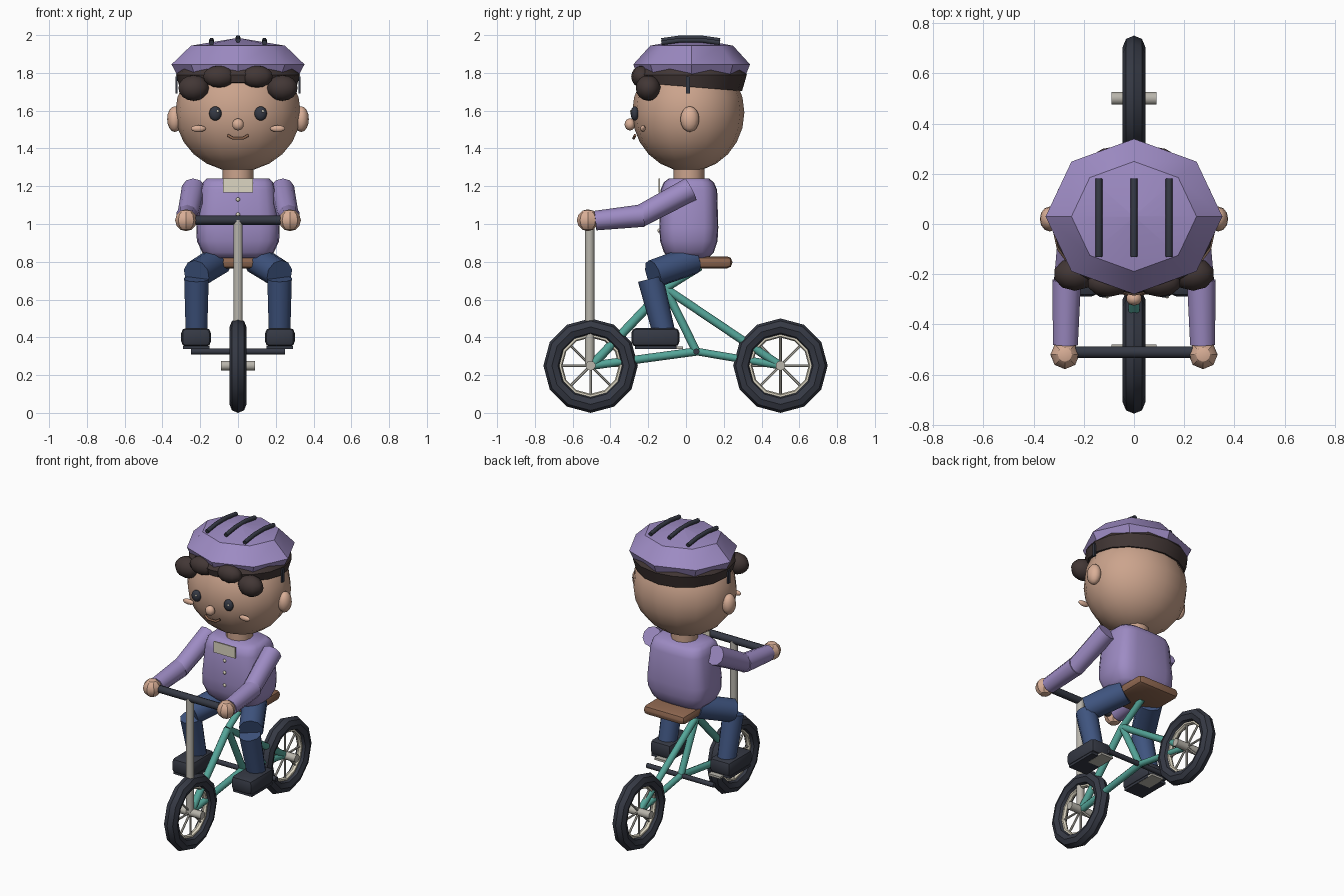
import bpy, bmesh, math
from mathutils import Vector, Matrix

if "Cube" in bpy.data.objects:
    bpy.data.objects.remove(bpy.data.objects["Cube"])

# ---- colours
def mat(name, r, g, b):
    m = bpy.data.materials.new(name)
    m.diffuse_color = (r, g, b, 1)
    m.use_nodes = True
    m.node_tree.nodes["Principled BSDF"].inputs["Base Color"].default_value = m.diffuse_color
    return m

SKIN = mat("skin", .60, .37, .265)
PEACH = mat("light_skin", .70, .43, .31)
PURPLE = mat("purple", .34, .26, .55)
HAIR = mat("dark_brown", .055, .038, .036)
DARK = mat("charcoal", .036, .041, .058)
BLUE = mat("denim", .05, .09, .215)
TEAL = mat("teal", .09, .38, .32)
GREY = mat("warm_grey", .48, .46, .41)
CREAM = mat("cream", .72, .67, .54)
BROWN = mat("tan_brown", .27, .135, .08)

# ---- helpers
def finish(bm, name, m, smooth=40):
    bmesh.ops.recalc_face_normals(bm, faces=bm.faces)
    me = bpy.data.meshes.new(name)
    bm.to_mesh(me)
    bm.free()
    me.materials.append(m)
    ob = bpy.data.objects.new(name, me)
    bpy.context.collection.objects.link(ob)
    if smooth:
        bpy.ops.object.select_all(action='DESELECT')
        ob.select_set(True)
        bpy.context.view_layer.objects.active = ob
        bpy.ops.object.shade_smooth_by_angle(angle=math.radians(smooth))
    return ob

def ball(name, c, r, m, u=12, v=8, smooth=60):
    bm = bmesh.new()
    bmesh.ops.create_uvsphere(bm, u_segments=u, v_segments=v, radius=1)
    bmesh.ops.transform(bm, matrix=Matrix.Translation(c) @ Matrix.Diagonal((*r, 1)), verts=bm.verts)
    return finish(bm, name, m, smooth)

def tube(name, a, b, r, m, r2=None, n=10):
    a, b = Vector(a), Vector(b)
    bm = bmesh.new()
    bmesh.ops.create_cone(bm, cap_ends=True, segments=n, radius1=r, radius2=r2 or r, depth=(b - a).length)
    q = (b - a).to_track_quat('Z', 'Y').to_matrix().to_4x4()
    bmesh.ops.transform(bm, matrix=Matrix.Translation((a + b) / 2) @ q, verts=bm.verts)
    return finish(bm, name, m, 46)

def box(name, c, s, m, bevel=0, seg=2):
    bm = bmesh.new()
    bmesh.ops.create_cube(bm, size=1)
    bmesh.ops.transform(bm, matrix=Matrix.Translation(c) @ Matrix.Diagonal((*s, 1)), verts=bm.verts)
    if bevel:
        bmesh.ops.bevel(bm, geom=bm.edges[:], offset=bevel, segments=seg, affect='EDGES', profile=.5)
    return finish(bm, name, m, 40)

def loft(name, rings, m, n, power=1, smooth=40):
    """Stack of (z, rx, ry, cy, tilt) rings; power < 1 squares the section."""
    bm = bmesh.new()
    sq = lambda t: math.copysign(abs(t) ** power, t)
    loops = []
    for z, rx, ry, cy, tilt in rings:
        ring = []
        for i in range(n):
            a = 2 * math.pi * i / n
            y = cy + ry * sq(math.sin(a))
            ring.append(bm.verts.new((rx * sq(math.cos(a)), y, z - tilt * y)))
        loops.append(ring)
    for lo, hi in zip(loops, loops[1:]):
        for i in range(n):
            j = (i + 1) % n
            bm.faces.new((lo[i], lo[j], hi[j], hi[i]))
    bm.faces.new(loops[0])
    bm.faces.new(loops[-1])
    return finish(bm, name, m, smooth)

def torus(name, c, major, minor, m, n=12, k=8, sx=1):
    bm = bmesh.new()
    g = [[bm.verts.new((c[0] + sx * minor * math.sin(2 * math.pi * j / k),
                        c[1] + (major + minor * math.cos(2 * math.pi * j / k)) * math.cos(2 * math.pi * i / n),
                        c[2] + (major + minor * math.cos(2 * math.pi * j / k)) * math.sin(2 * math.pi * i / n)))
          for j in range(k)] for i in range(n)]
    for i in range(n):
        for j in range(k):
            i2, j2 = (i + 1) % n, (j + 1) % k
            bm.faces.new((g[i][j], g[i2][j], g[i2][j2], g[i][j2]))
    return finish(bm, name, m, 28)

def path(name, pts, r, m):
    cu = bpy.data.curves.new(name, 'CURVE')
    cu.dimensions = '3D'
    cu.bevel_depth, cu.bevel_resolution, cu.use_fill_caps = r, 1, True
    sp = cu.splines.new('POLY')
    sp.points.add(len(pts) - 1)
    for p, co in zip(sp.points, pts):
        p.co = (*co, 1)
    cu.materials.append(m)
    ob = bpy.data.objects.new(name, cu)
    bpy.context.collection.objects.link(ob)

# ---- wheels
for tag, y in (("front", -.505), ("rear", .5)):
    c = (0, y, .25)
    torus(tag + "_tyre", c, .205, .045, DARK)
    torus(tag + "_rim", c, .162, .013, CREAM, k=6, sx=1.3)
    tube(tag + "_hub", (-.09, y, .25), (.09, y, .25), .026, GREY)
    for i in range(4):
        a = math.pi * i / 4
        d = Vector((0, math.cos(a), math.sin(a))) * .16
        tube(f"{tag}_spoke_{i}", Vector(c) - d, Vector(c) + d, .007, GREY, n=6)

# ---- frame
front, rear, crank, apex = (0, -.5, .25), (0, .5, .25), (0, .055, .325), (0, -.11, .66)
for name, a, b, r in (("chain_tube", front, crank, .022), ("rear_tube", crank, rear, .02),
                      ("seat_tube", crank, apex, .022), ("down_tube", front, apex, .024),
                      ("back_stay", apex, rear, .022), ("seat_post", apex, (0, .075, .775), .022)):
    tube(name, a, b, r, TEAL)
tube("steering_post", (0, -.51, .25), (0, -.51, 1.02), .025, GREY)
tube("handlebar", (-.28, -.51, 1.02), (.28, -.51, 1.02), .024, DARK)
tube("pedal_axle", (-.25, .055, .325), (.25, .055, .325), .016, DARK)
box("seat", (0, .085, .797), (.31, .32, .064), BROWN, .028)

# ---- body
loft("torso", [(.82, .16, .105, .015, 0), (.85, .19, .132, .015, 0), (.91, .218, .152, .015, 0),
               (.98, .22, .156, .015, 0), (1.18, .198, .15, .015, 0), (1.22, .187, .133, .015, 0),
               (1.242, .165, .105, .015, 0)], PURPLE, 20, .55, 50)
tube("neck", (0, .015, 1.2), (0, .015, 1.32), .082, SKIN, n=12)
box("collar", (0, -.141, 1.204), (.158, .009, .074), CREAM)
for i, z in enumerate((1.13, 1.05, .965)):
    ball(f"button_{i}", (0, -.143, z), (.011, .008, .011), CREAM, 8, 6)

# ---- limbs
for tag, s in (("right", -1), ("left", 1)):
    tube(tag + "_upper_arm", (s * .235, .025, 1.185), (s * .265, -.245, 1.04), .064, PURPLE, .058)
    tube(tag + "_forearm", (s * .268, -.225, 1.045), (s * .273, -.48, 1.018), .06, PURPLE, .052)
    ball(tag + "_hand", (s * .275, -.52, 1.02), (.058, .058, .058), PEACH, 8, 6, 30)
    tube(tag + "_thigh", (s * .1, .035, .81), (s * .22, -.175, .735), .078, BLUE, .076)
    tube(tag + "_shin", (s * .22, -.188, .71), (s * .22, -.118, .43), .068, BLUE, .06)
    box(tag + "_shoe", (s * .222, -.162, .4), (.157, .255, .1), DARK, .028)
    box(tag + "_pedal", (s * .222, -.16, .347), (.14, .22, .016), DARK)
    box(tag + "_pedal_plate", (s * .2, -.08, .345), (.09, .13, .014), GREY)

# ---- head and face
ball("head", (0, .012, 1.59), (.332, .297, .312), SKIN, 16, 12)
ball("nose", (0, -.297, 1.527), (.032, .028, .032), PEACH, 10, 8)
path("mouth", [(-.055, -.27, 1.47), (-.028, -.277, 1.454), (.028, -.277, 1.454), (.055, -.27, 1.47)], .008, BROWN)
for tag, s in (("right", -1), ("left", 1)):
    ball(tag + "_ear", (s * .335, .02, 1.555), (.04, .05, .068), PEACH)
    ball(tag + "_eye", (s * .12, -.271, 1.585), (.033, .022, .038), DARK)
    ball(tag + "_eye_glint", (s * .12 + .012, -.292, 1.597), (.007, .004, .007), CREAM, 8, 6)
    ball(tag + "_cheek", (s * .21, -.228, 1.505), (.04, .014, .018), PEACH)
    ball(tag + "_outer_curl", (s * .235, -.2, 1.72), (.085, .066, .068), HAIR, 10, 8)
    ball(tag + "_inner_curl", (s * .1, -.235, 1.78), (.088, .055, .058), HAIR, 10, 8)
    box(tag + "_strap", (s * .326, .01, 1.735), (.012, .02, .09), DARK)

# ---- hair and helmet
loft("hair_band", [(1.728, .31, .282, .015, .08), (1.79, .328, .3, .022, 0), (1.82, .31, .28, .022, 0)], HAIR, 16)
loft("helmet", [(1.785, .32, .285, .03, 0), (1.845, .352, .309, .03, 0), (1.944, .249, .219, .03, 0),
                (1.985, .004, .004, .03, 0)], PURPLE, 8, 1, 35)
for i, (x, z) in enumerate(((-.14, 1.973), (0, 1.986), (.14, 1.973))):
    path(f"helmet_vent_{i}", [(x, -.13, z - .014), (x, -.03, z), (x, .08, z), (x, .18, z - .014)], .014, DARK)
